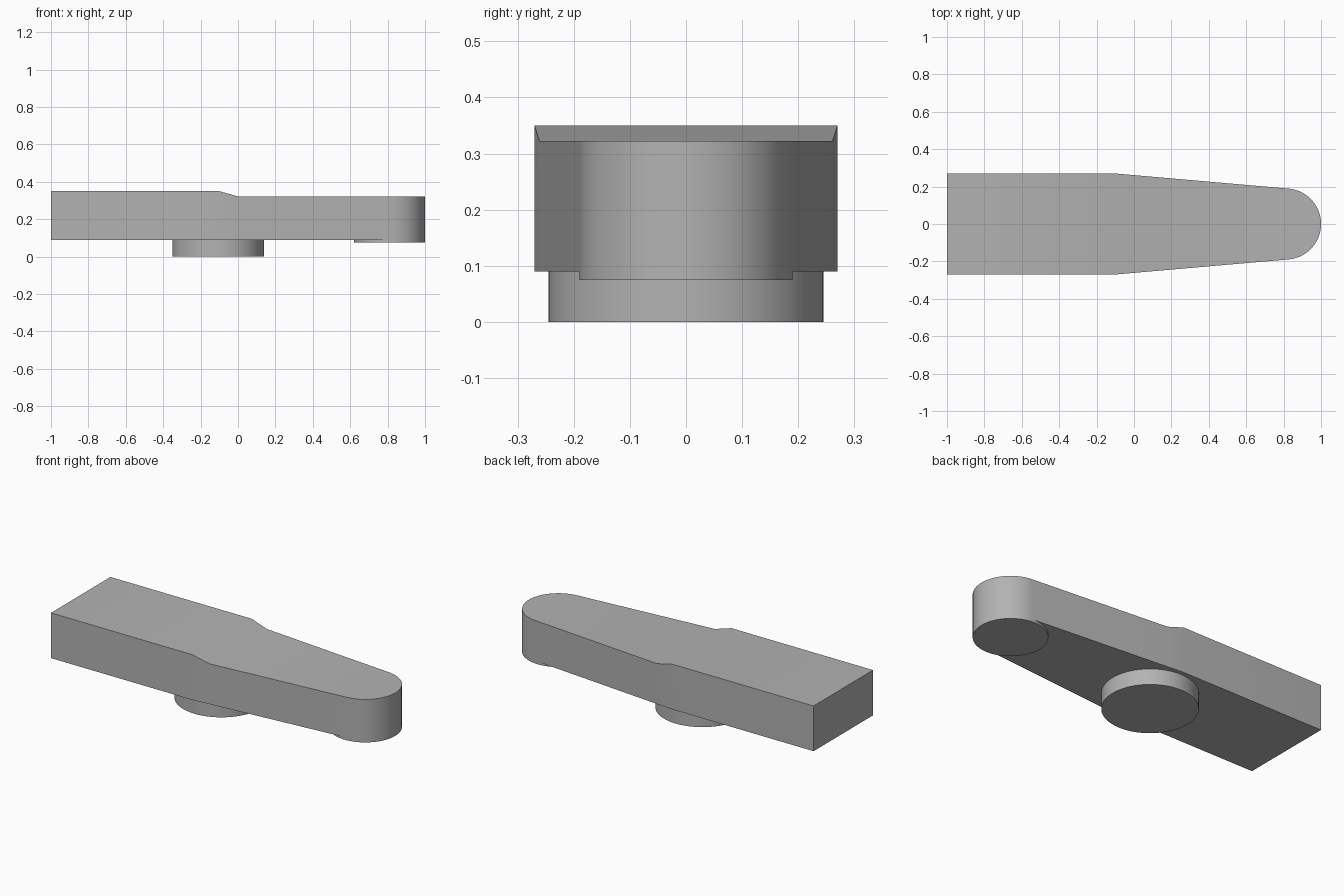
import bpy, bmesh, math

if "Cube" in bpy.data.objects:
    bpy.data.objects.remove(bpy.data.objects["Cube"])

grey = bpy.data.materials.new("plain grey")
grey.diffuse_color = (0.45, 0.45, 0.45, 1)
grey.use_nodes = True
grey.node_tree.nodes["Principled BSDF"].inputs["Base Color"].default_value = grey.diffuse_color

TIP_X, TIP_R = 0.81, 0.19        # rounded end
LOW, HIGH, STEP = 0.09, 0.35, 0.322
WIDE, BEND = 0.27, -0.10         # half width, start of the taper


def finish(bm, name):
    bmesh.ops.recalc_face_normals(bm, faces=bm.faces)
    mesh = bpy.data.meshes.new(name)
    bm.to_mesh(mesh)
    bm.free()
    obj = bpy.data.objects.new(name, mesh)
    bpy.context.collection.objects.link(obj)
    mesh.materials.append(grey)
    bpy.context.view_layer.objects.active = obj
    obj.select_set(True)
    bpy.ops.object.shade_smooth_by_angle(angle=math.radians(20))
    obj.select_set(False)


def disc(name, x, radius, z0, z1):
    bm = bmesh.new()
    bmesh.ops.create_cone(bm, cap_ends=True, segments=96, radius1=radius,
                          radius2=radius, depth=z1 - z0)
    bmesh.ops.translate(bm, verts=bm.verts, vec=(x, 0, (z0 + z1) / 2))
    finish(bm, name)


# Arm: straight block, short ramp, then sides tangent to the rounded end
dx = TIP_X - BEND
lean = math.atan2(WIDE, dx) - math.asin(TIP_R / math.hypot(dx, WIDE))
side = [(-1, WIDE, HIGH), (BEND, WIDE, HIGH),
        (0, WIDE + BEND * math.tan(lean), STEP)]
start = math.pi / 2 - lean
arc = [(TIP_X + TIP_R * math.cos(a), TIP_R * math.sin(a), STEP)
       for a in (start * (1 - i / 24) for i in range(49))]
outline = side + arc + [(x, -y, z) for x, y, z in reversed(side)]

bm = bmesh.new()
top = [bm.verts.new(p) for p in outline]
base = [bm.verts.new((x, y, LOW)) for x, y, z in outline]
n = len(outline)
for i in range(n):
    j = (i + 1) % n
    bm.faces.new((top[i], top[j], base[j], base[i]))
bm.faces.new(base)
bm.faces.new((top[0], top[1], top[-2], top[-1]))    # raised deck
bm.faces.new((top[1], top[2], top[-3], top[-2]))    # ramp
bm.faces.new(top[2:-2])                             # lower deck
finish(bm, "arm")

# Round pads underneath
disc("pivot_boss", -0.105, 0.245, 0, LOW)
disc("tip_pad", TIP_X, TIP_R, 0.075, LOW)
